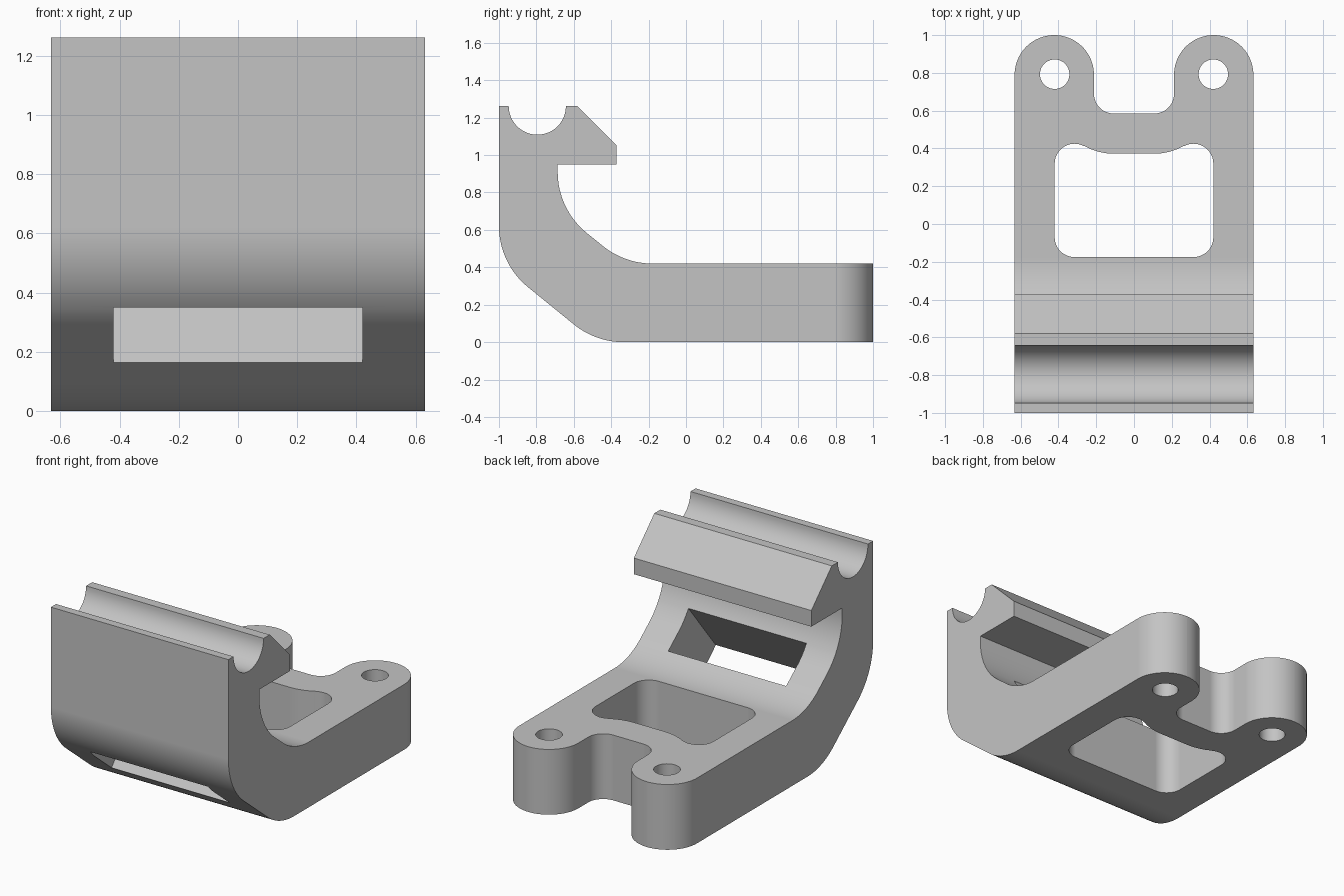
import bpy, bmesh, math
from mathutils import Vector, Matrix

if "Cube" in bpy.data.objects:
    bpy.data.objects.remove(bpy.data.objects["Cube"])

grey = bpy.data.materials.new("plain grey")
grey.diffuse_color = (0.55, 0.55, 0.55, 1)
grey.use_nodes = True
grey.node_tree.nodes["Principled BSDF"].inputs["Base Color"].default_value = grey.diffuse_color


def arc(cx, cy, r, a0, a1, n=12):
    """Points on an arc, angles in degrees."""
    angles = [math.radians(a0 + (a1 - a0) * i / n) for i in range(n + 1)]
    return [(cx + r * math.cos(a), cy + r * math.sin(a)) for a in angles]


def rounded(corners, n=12):
    """Polygon from (u, v, radius) corners, with a tangent arc at each radius."""
    out = []
    for i, (u, v, r) in enumerate(corners):
        p = Vector((u, v))
        if not r:
            out.append((u, v))
            continue
        d0 = (Vector(corners[i - 1][:2]) - p).normalized()
        d1 = (Vector(corners[(i + 1) % len(corners)][:2]) - p).normalized()
        half = d0.angle(d1) / 2
        c = p + (d0 + d1).normalized() * r / math.sin(half)
        s = p + d0 * r / math.tan(half) - c
        e = p + d1 * r / math.tan(half) - c
        sweep = math.atan2(s.x * e.y - s.y * e.x, s.dot(e))
        a0 = math.atan2(s.y, s.x)
        out += arc(c.x, c.y, r, math.degrees(a0), math.degrees(a0 + sweep), n)
    return out


def prism(name, pts, lo, hi, along_x=False):
    """Extrude a profile along z, or a (y, z) profile along x."""
    bm = bmesh.new()
    place = (lambda p, h: (h, p[0], p[1])) if along_x else (lambda p, h: (p[0], p[1], h))
    face = bm.faces.new([bm.verts.new(place(p, lo)) for p in pts])
    new = bmesh.ops.extrude_face_region(bm, geom=[face])["geom"]
    move = (hi - lo, 0, 0) if along_x else (0, 0, hi - lo)
    bmesh.ops.translate(bm, vec=move, verts=[g for g in new if isinstance(g, bmesh.types.BMVert)])
    bmesh.ops.recalc_face_normals(bm, faces=bm.faces)
    me = bpy.data.meshes.new(name)
    bm.to_mesh(me)
    bm.free()
    me.materials.append(grey)
    ob = bpy.data.objects.new(name, me)
    bpy.context.collection.objects.link(ob)
    return ob


def cut(target, cutter, operation="DIFFERENCE"):
    bpy.context.view_layer.objects.active = target
    mod = target.modifiers.new("cut", "BOOLEAN")
    mod.operation, mod.solver, mod.object = operation, "EXACT", cutter
    bpy.ops.object.modifier_apply(modifier=mod.name)
    bpy.data.objects.remove(cutter)


# Side profile: rod groove, hook lip, curved wall and base plate
groove = arc(-0.795, 1.262, 0.153, 180, 360, 24)
side = [(-1, 1.262)] + groove + [(-0.58, 1.262), (-0.372, 1.054), (-0.372, 0.95)]
wall = rounded([(-0.686, 0.95, 0), (-0.686, 0.709, 0.42), (-0.328, 0.42, 0.42),
                (1.2, 0.42, 0), (1.2, 0, 0), (-0.483, 0, 0.42), (-1, 0.42, 0.42),
                (-1, 1.262, 0)], 16)[:-1]
bracket = prism("bracket", side + wall, -0.8, 0.8, True)

# Plan outline: two rounded ears with a notch between them
R = 0.2099
right = [(0.632, -1.2, 0), (0.632, 1, R), (0.212, 1, R), (0.212, 0.585, 0.105)]
left = [(-x, y, r) for x, y, r in reversed(right)]
cut(bracket, prism("plan_outline", rounded(right + left, 20), -0.5, 2), "INTERSECT")

# Base window with a wavy rear edge
half = (arc(0.315, -0.07, 0.105, -90, 0) + arc(0.315, 0.32, 0.105, 0, 119.2)
        + arc(0.105, 0.695, 0.323, -60.8, -90))
cut(bracket, prism("window_cutter", half + [(-x, y) for x, y in reversed(half)], -0.5, 0.6))

# Bolt holes in the ears
for s in (-1, 1):
    cut(bracket, prism("hole_cutter", arc(s * 0.42, 0.793, 0.078, 0, 360, 40)[:-1], -0.5, 0.6))

# Slot square through the sloped wall
slope = math.atan2(0.42, 0.517)
down = Vector((math.cos(slope), -math.sin(slope)))
inward = Vector((math.sin(slope), math.cos(slope)))
low = Vector((-0.685, 0.165))
high = low - down * 0.284
slot = [low - inward * 0.2, low + inward * 0.55, high + inward * 0.55, high - inward * 0.2]
cut(bracket, prism("slot_cutter", [tuple(p) for p in slot], -0.42, 0.42, True))

# Smooth curved walls, crisp edges
bpy.ops.object.select_all(action="DESELECT")
bracket.select_set(True)
bpy.context.view_layer.objects.active = bracket
bpy.ops.object.shade_smooth_by_angle(angle=math.radians(25))
weighted = bracket.modifiers.new("weighted normals", "WEIGHTED_NORMAL")
weighted.keep_sharp = True
